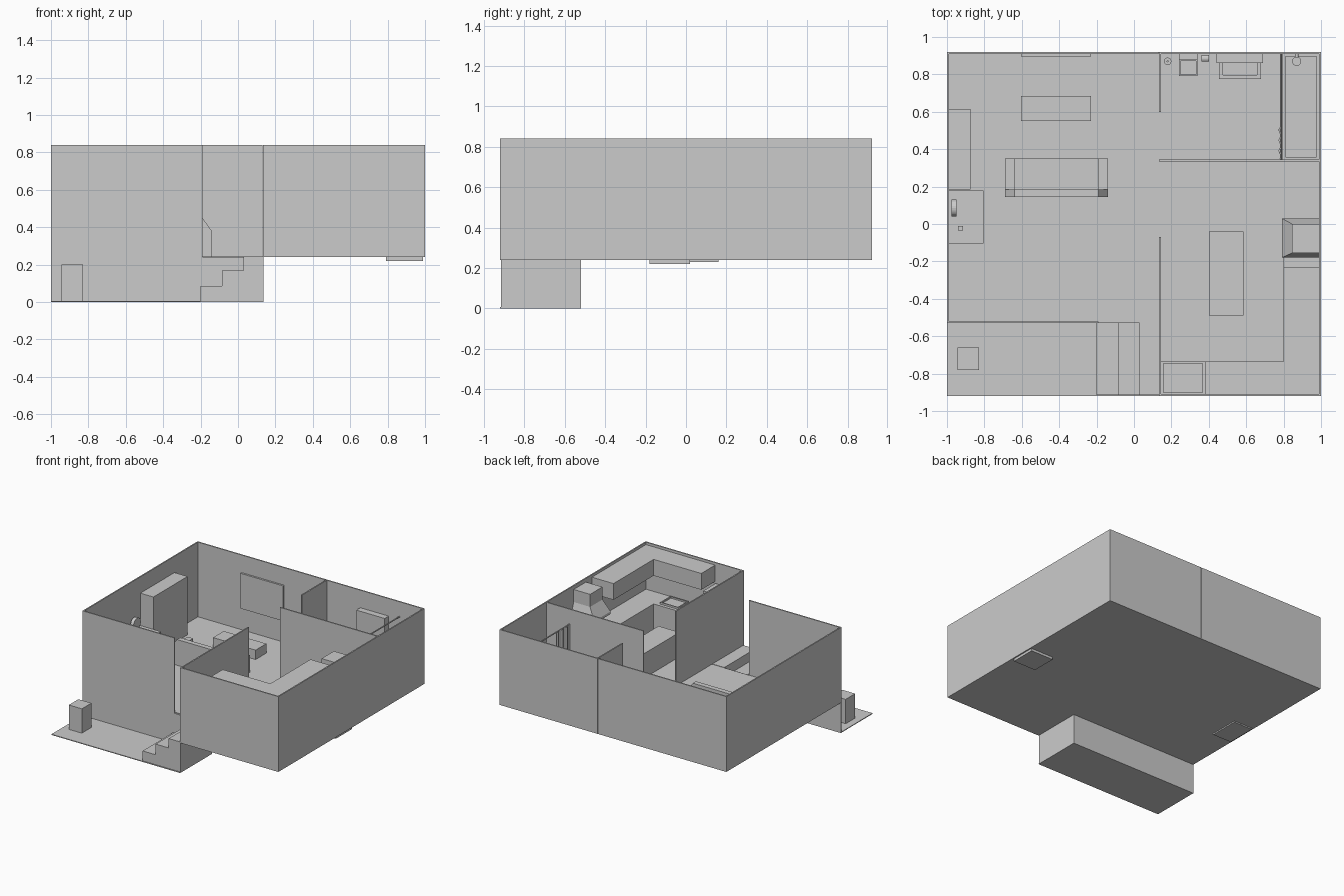
import bpy, bmesh, math
from mathutils import Vector

if "Cube" in bpy.data.objects:
    bpy.data.objects.remove(bpy.data.objects["Cube"])


def mesh_obj(name, verts, faces):
    me = bpy.data.meshes.new(name)
    bm = bmesh.new()
    vs = [bm.verts.new(v) for v in verts]
    for f in faces:
        bm.faces.new([vs[i] for i in f])
    bmesh.ops.recalc_face_normals(bm, faces=bm.faces)
    bm.to_mesh(me)
    bm.free()
    ob = bpy.data.objects.new(name, me)
    bpy.context.collection.objects.link(ob)
    return ob


def prism(name, pts, vec):
    """Extrude a closed 3D outline along vec."""
    n = len(pts)
    top = [Vector(p) + Vector(vec) for p in pts]
    sides = [(i, (i + 1) % n, n + (i + 1) % n, n + i) for i in range(n)]
    return mesh_obj(name, list(pts) + top, [tuple(range(n)), tuple(range(n, 2 * n))] + sides)


def box(name, x0, x1, y0, y1, z0, z1):
    return prism(name, [(x0, y0, z0), (x1, y0, z0), (x1, y1, z0), (x0, y1, z0)], (0, 0, z1 - z0))


def basin(name, x0, x1, y0, y1, z0, z1, rim, depth):
    """Box with a recess in its top face."""
    ob = box(name, x0, x1, y0, y1, z0, z1)
    bm = bmesh.new()
    bm.from_mesh(ob.data)
    top = max(bm.faces, key=lambda f: f.calc_center_median().z)
    bmesh.ops.inset_individual(bm, faces=[top], thickness=rim)
    new = bmesh.ops.extrude_face_region(bm, geom=[top])["geom"]
    bmesh.ops.delete(bm, geom=[top], context='FACES_ONLY')
    bmesh.ops.translate(bm, vec=(0, 0, -depth), verts=[v for v in new if isinstance(v, bmesh.types.BMVert)])
    bm.to_mesh(ob.data)
    bm.free()
    return ob


def rod(name, a, b, r, sides=12):
    a, b = Vector(a), Vector(b)
    d = (b - a).normalized()
    u = d.orthogonal().normalized()
    w = d.cross(u)
    ang = [2 * math.pi * i / sides for i in range(sides)]
    return prism(name, [a + u * r * math.cos(t) + w * r * math.sin(t) for t in ang], b - a)


F, T = 0.24, 0.84   # floor level and wall top

# Floors
box("main_floor", -1, 0.135, -0.52, 0.92, F, F + 0.005)
box("right_floor", 0.135, 1, -0.92, 0.92, F, F + 0.005)

# Walls
W = 0.01
for name, x0, x1, y0, y1 in [
    ("left_wall", -1, -1 + W, -0.53, 0.92),
    ("living_back_wall", -1, 0.13, 0.92 - W, 0.92),
    ("bath_back_wall", 0.135, 1, 0.92 - W, 0.92),
    ("porch_wall", -1, -0.19, -0.53, -0.52),
    ("kitchen_front_wall", 0.135, 1, -0.92, -0.92 + W),
    ("kitchen_right_wall", 1 - W, 1, -0.92, 0.335),
    ("bath_right_wall", 1 - W, 1, 0.335, 0.92),
    ("kitchen_divider", 0.135, 0.145, -0.92, -0.07),
    ("bath_divider", 0.135, 0.145, 0.60, 0.92),
    ("bath_kitchen_wall", 0.135, 1, 0.335, 0.345),
]:
    box(name, x0, x1, y0, y1, F, T)

# Porch with stairs and a planter
box("porch_slab", -1, 0.135, -0.92, -0.52, 0, 0.006)
box("porch_back_base", -1, 0.135, -0.53, -0.52, 0, F)
steps = [(-0.2, 0.005), (-0.2, 0.085), (-0.085, 0.085), (-0.085, 0.17),
         (0.03, 0.17), (0.03, 0.245), (0.135, 0.245), (0.135, 0.005)]
prism("stairs", [(x, -0.915, z) for x, z in steps], (0, 0.39, 0))
box("planter", -0.945, -0.83, -0.78, -0.66, 0, 0.2)

# Living room
box("wall_screen", -0.605, -0.23, 0.895, 0.912, 0.42, 0.70)
box("coffee_table", -0.605, -0.23, 0.55, 0.685, F, 0.32)
box("sofa_seat", -0.64, -0.19, 0.18, 0.35, F, 0.32)
for x in (-0.69, -0.19):
    box("sofa_arm", x, x + 0.05, 0.18, 0.35, F, 0.38)
back = [(-0.69, F), (-0.14, F), (-0.14, 0.38), (-0.19, 0.45), (-0.64, 0.45), (-0.69, 0.38)]
prism("sofa_back", [(x, 0.145, z) for x, z in back], (0, 0.04, 0))
box("tall_cabinet", -0.99, -0.875, 0.185, 0.615, F, 0.71)

# Desk
box("desk_base", -0.985, -0.82, -0.08, 0.16, 0.23, 0.44)
box("desk_top", -0.99, -0.805, -0.105, 0.18, 0.44, 0.455)
rod("desk_disc", (-0.975, 0.085, 0.515), (-0.948, 0.085, 0.515), 0.046, 24)
box("desk_item", -0.94, -0.915, -0.035, -0.01, 0.455, 0.48)

# Kitchen: lower and upper L-shaped units
ell = [(0.38, -0.918), (0.998, -0.918), (0.998, -0.23), (0.80, -0.23), (0.80, -0.735), (0.38, -0.735)]
prism("lower_counter", [(x, y, F) for x, y in ell], (0, 0, 0.225))
prism("upper_cabinets", [(x, y, 0.69) for x, y in ell], (0, 0, 0.13))
basin("sink", 0.6, 0.76, -0.89, -0.76, 0.465, 0.48, 0.012, 0.012)
box("corner_counter", 0.145, 0.38, -0.918, -0.735, F, 0.465)
box("fridge", 0.155, 0.37, -0.90, -0.745, 0.465, 0.68)
box("counter_end", 0.80, 0.998, -0.23, -0.18, F, 0.465)
box("stove", 0.79, 0.99, -0.18, 0.02, 0.22, 0.47)
box("dining_table", 0.40, 0.585, -0.49, -0.04, F, 0.44)

# Range hood: lip, sloped flare and duct
sections = [(0.79, -0.18, 0.03, 0.60), (0.79, -0.18, 0.03, 0.62),
            (0.845, -0.155, 0.0, 0.71), (0.845, -0.155, 0.0, 0.81)]
hv, hf = [], [(0, 1, 2, 3), (12, 13, 14, 15)]
for x, y0, y1, z in sections:
    hv += [(x, y0, z), (0.99, y0, z), (0.99, y1, z), (x, y1, z)]
for k in range(3):
    for i in range(4):
        j = (i + 1) % 4
        hf.append((4 * k + i, 4 * k + j, 4 * k + 4 + j, 4 * k + 4 + i))
mesh_obj("range_hood", hv, hf)

# Bathroom
basin("bathtub", 0.795, 0.99, 0.345, 0.91, F, 0.39, 0.02, 0.12)
rod("tap_pipe", (0.87, 0.91, 0.45), (0.87, 0.85, 0.45), 0.01)
rod("tap_knob", (0.87, 0.87, 0.44), (0.87, 0.87, 0.48), 0.025)
rod("curtain_rod", (0.785, 0.345, 0.72), (0.785, 0.91, 0.72), 0.005, 8)
wave = [(0.778 + 0.006 * math.sin(i * 1.6), 0.35 + i * 0.014) for i in range(13)]
outline = wave + [(x + 0.003, y) for x, y in reversed(wave)]
prism("shower_curtain", [(x, y, 0.30) for x, y in outline], (0, 0, 0.42))
basin("vanity", 0.455, 0.68, 0.775, 0.91, F, 0.44, 0.03, 0.04)
box("mirror_cabinet", 0.44, 0.69, 0.86, 0.912, 0.53, 0.70)
basin("toilet_bowl", 0.24, 0.34, 0.79, 0.88, F, 0.34, 0.012, 0.03)
box("toilet_tank", 0.24, 0.34, 0.88, 0.912, F, 0.43)
rod("paper_roll", (0.36, 0.885, 0.38), (0.40, 0.885, 0.38), 0.018)
rod("brush_holder", (0.18, 0.87, F), (0.18, 0.87, 0.31), 0.02, 16)
rod("brush_handle", (0.18, 0.87, 0.31), (0.18, 0.87, 0.39), 0.006, 8)
